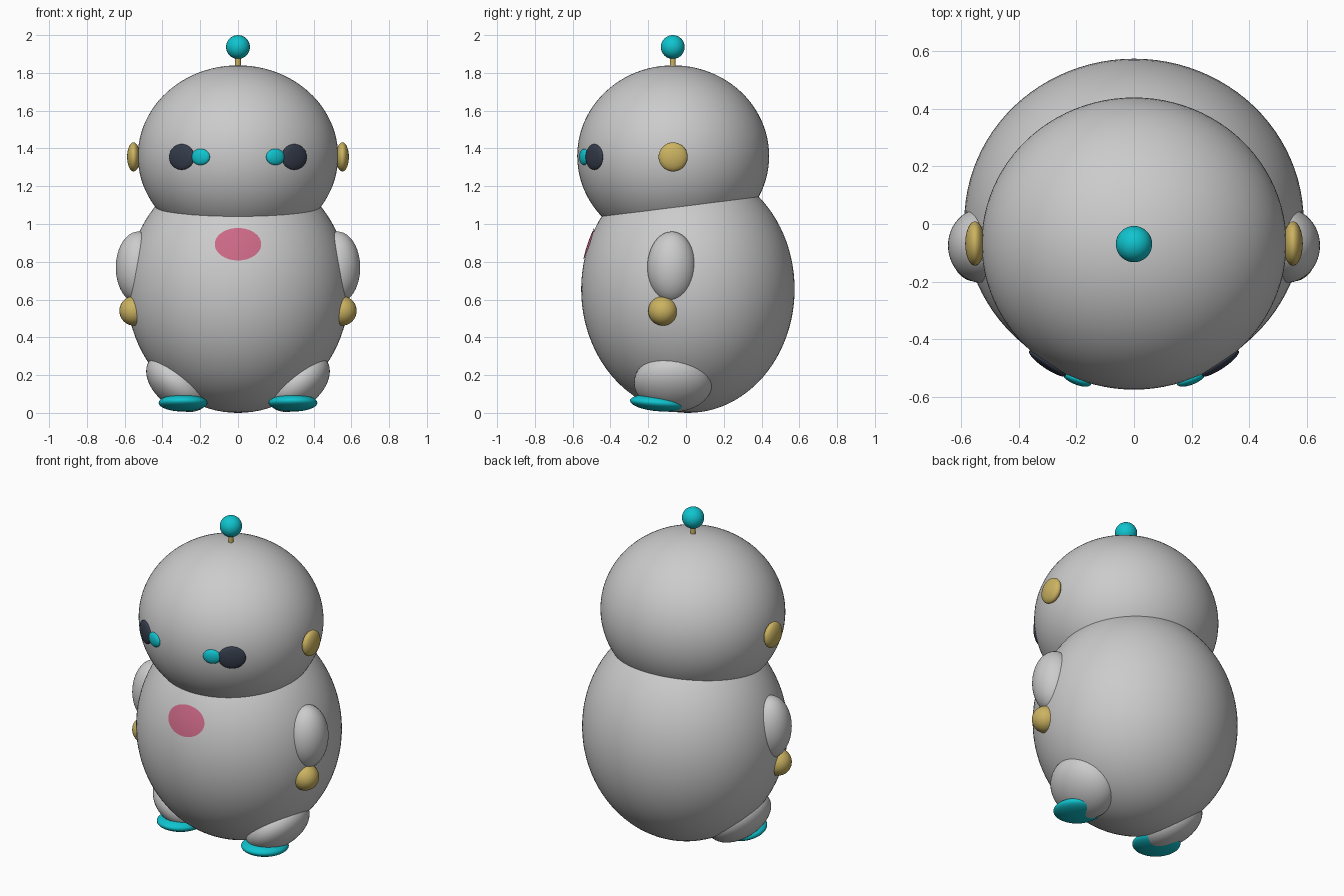
import bpy, bmesh, math
from math import radians, sin, cos, sqrt, pi

if "Cube" in bpy.data.objects:
    bpy.data.objects.remove(bpy.data.objects["Cube"])


def mat(name, rgb):
    m = bpy.data.materials.new(name)
    m.diffuse_color = (*rgb, 1)
    m.use_nodes = True
    m.node_tree.nodes["Principled BSDF"].inputs["Base Color"].default_value = m.diffuse_color
    return m


TEAL = mat("teal", (0.005, 0.55, 0.62))
GOLD = mat("gold", (0.60, 0.45, 0.12))
DARK = mat("dark", (0.035, 0.045, 0.07))
PINK = mat("pink", (0.60, 0.14, 0.24))


def ellipsoid(name, loc, radii, rot=(0, 0, 0), material=None, segs=48):
    bpy.ops.mesh.primitive_uv_sphere_add(segments=segs, ring_count=segs // 2, radius=1,
                                         location=loc, rotation=[radians(a) for a in rot])
    ob = bpy.context.object
    ob.name = name
    ob.scale = radii
    bpy.ops.object.transform_apply(location=False, rotation=False, scale=True)
    bpy.ops.object.shade_smooth()
    if material:
        ob.data.materials.append(material)
    return ob


def pair(name, loc, radii, rot=(0, 0, 0), material=None):
    # mirrored left and right copies
    for s, side in ((1, "right"), (-1, "left")):
        ellipsoid(f"{name}_{side}", (s * loc[0], loc[1], loc[2]), radii,
                  (rot[0], s * rot[1], s * rot[2]), material)


# Body and head
BODY_C, BODY_R = (0, 0.01, 0.655), (0.59, 0.565, 0.655)
ellipsoid("body", BODY_C, BODY_R, segs=96)
ellipsoid("head", (0, -0.068, 1.36), (0.53, 0.508, 0.48), segs=96)

# Antenna
bpy.ops.mesh.primitive_cylinder_add(vertices=24, radius=0.015, depth=0.12, location=(0, -0.07, 1.86))
stem = bpy.context.object
stem.name = "antenna_stem"
stem.data.materials.append(GOLD)
bpy.ops.object.shade_smooth_by_angle()
ellipsoid("antenna_ball", (0, -0.07, 1.937), (0.063,) * 3, material=TEAL)

# Face and ears
pair("eye", (0.298, -0.485, 1.355), (0.079, 0.020, 0.068), (0, 0, 33.4), DARK)
pair("pupil", (0.198, -0.539, 1.355), (0.052, 0.020, 0.043), (0, 0, 21.4), TEAL)
pair("ear", (0.553, -0.068, 1.355), (0.034, 0.077, 0.077), material=GOLD)

# Arms and hands
pair("arm", (0.527, -0.075, 0.77), (0.12, 0.13, 0.19))
pair("hand", (0.55, -0.122, 0.54), (0.078,) * 3, material=GOLD)

# Legs and feet
pair("leg", (0.32, -0.067, 0.16), (0.19, 0.208, 0.125), (0, -40, 0))
pair("foot", (0.291, -0.15, 0.053), (0.129, 0.147, 0.044), (-5, 0, 0), TEAL)

# Chest patch: oval following the front of the body
bm = bmesh.new()
RINGS, SEGS = 8, 48


def on_body(x, z):
    r = [v + 0.005 for v in BODY_R]
    k = 1 - (x / r[0]) ** 2 - ((z - BODY_C[2]) / r[2]) ** 2
    return bm.verts.new((x, BODY_C[1] - r[1] * sqrt(k), z))


centre = on_body(0, 0.893)
rings = []
for i in range(1, RINGS + 1):
    f = i / RINGS
    rings.append([on_body(0.123 * f * cos(2 * pi * j / SEGS), 0.893 + 0.086 * f * sin(2 * pi * j / SEGS))
                  for j in range(SEGS)])
for j in range(SEGS):
    k = (j + 1) % SEGS
    bm.faces.new((centre, rings[0][j], rings[0][k]))
    for a, b in zip(rings, rings[1:]):
        bm.faces.new((a[j], b[j], b[k], a[k]))
for f in bm.faces:
    f.smooth = True
me = bpy.data.meshes.new("chest_patch")
bm.to_mesh(me)
bm.free()
me.materials.append(PINK)
bpy.context.collection.objects.link(bpy.data.objects.new("chest_patch", me))
